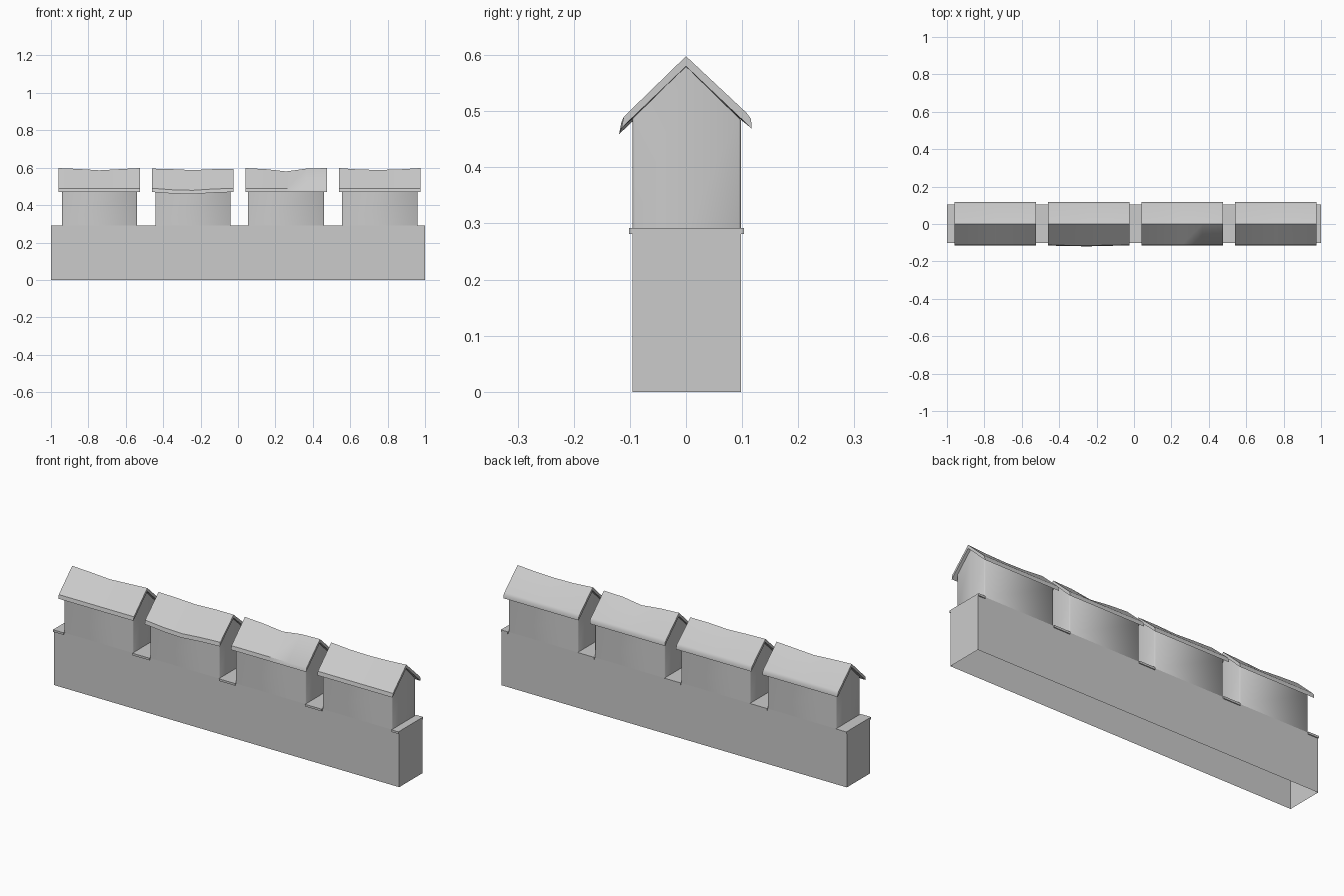
import bpy, bmesh, math

if "Cube" in bpy.data.objects:
    bpy.data.objects.remove(bpy.data.objects["Cube"])

WALL_TOP = 0.29
Y0, Y1 = -0.095, 0.098


def make_object(name, verts, faces, angle=None):
    mesh = bpy.data.meshes.new(name)
    mesh.from_pydata(verts, [], faces)
    bm = bmesh.new()
    bm.from_mesh(mesh)
    bmesh.ops.recalc_face_normals(bm, faces=bm.faces)
    bm.to_mesh(mesh)
    bm.free()
    ob = bpy.data.objects.new(name, mesh)
    bpy.context.collection.objects.link(ob)
    if angle is not None:
        bpy.ops.object.select_all(action='DESELECT')
        ob.select_set(True)
        bpy.context.view_layer.objects.active = ob
        bpy.ops.object.shade_smooth_by_angle(angle=math.radians(angle))
    return ob


def box(name, x0, x1, y0, y1, z0, z1, bottom=True):
    v = [(x, y, z) for z in (z0, z1) for x, y in ((x0, y0), (x1, y0), (x1, y1), (x0, y1))]
    f = [(i, (i + 1) % 4, (i + 1) % 4 + 4, i + 4) for i in range(4)] + [(4, 5, 6, 7)]
    if bottom:
        f.append((3, 2, 1, 0))
    return make_object(name, v, f)


def merlon(name, x0, x1):
    # chamfered footprint; the two short ends rise to gable points
    c = 0.004
    ring = [(x0 + c, Y0), (x1 - c, Y0), (x1, Y0 + c), (x1, 0), (x1, Y1 - c),
            (x1 - c, Y1), (x0 + c, Y1), (x0, Y1 - c), (x0, 0), (x0, Y0 + c)]
    n = len(ring)
    v = [(x, y, WALL_TOP) for x, y in ring]
    v += [(x, y, 0.58 - 0.98 * abs(y)) for x, y in ring]
    f = [(i, (i + 1) % n, (i + 1) % n + n, i + n) for i in range(n)]
    make_object(name, v, f, angle=50)


def roof(name, x0, x1, ridge_sag, eave_sag):
    # bent gable section swept along x, with an uneven sag
    section = [(-0.115, 0.470), (-0.111, 0.490), (0, 0.598), (0.108, 0.497),
               (0.116, 0.486), (0.117, 0.469), (0, 0.580)]
    n, m = len(section), len(ridge_sag)
    v = []
    for k in range(m):
        x = x0 + (x1 - x0) * k / (m - 1)
        for i, (y, z) in enumerate(section):
            if y == 0:
                z -= ridge_sag[k] * (1 if i == 2 else 0.8)
            elif y < 0:
                z -= eave_sag[k]
                y -= eave_sag[k] * 0.4
            v.append((x, y, z))
    f = [(k * n + i, k * n + (i + 1) % n, (k + 1) * n + (i + 1) % n, (k + 1) * n + i)
         for k in range(m - 1) for i in range(n)]
    # each end cap is split into two strips at the ridge
    for b in (0, (m - 1) * n):
        f += [(b, b + 1, b + 2, b + 6), (b + 6, b + 2, b + 3, b + 4, b + 5)]
    make_object(name, v, f, angle=35)


# long base wall, open underneath
box("base_wall", -1, 1, Y0, Y1, 0, WALL_TOP, bottom=False)

# merlons with their tiled caps
spans = [(-0.94, -0.54), (-0.442, -0.04), (0.053, 0.46), (0.555, 0.96)]
roofs = [(-0.96, -0.525), (-0.46, -0.025), (0.04, 0.475), (0.54, 0.975)]
ridge_sags = [(0, 0.005, 0.012, 0.006, 0), (0.003, 0.006, 0.011, 0.006, 0.006),
              (0, 0.006, 0.018, 0.003, 0), (0, 0.008, 0.010, 0.007, 0)]
eave_sags = [(0,) * 5, (0, 0.008, 0.011, 0.004, 0), (0,) * 5, (0,) * 5]
for i, (s, r) in enumerate(zip(spans, roofs)):
    merlon(f"merlon_{i + 1}", *s)
    roof(f"merlon_roof_{i + 1}", *r, ridge_sags[i], eave_sags[i])

# thin sill slabs in the gaps and at both ends
edges = [-1] + [x for s in spans for x in s] + [1]
for i in range(0, len(edges), 2):
    box(f"gap_sill_{i // 2 + 1}", edges[i], edges[i + 1], -0.102, 0.103, 0.281, 0.292)
